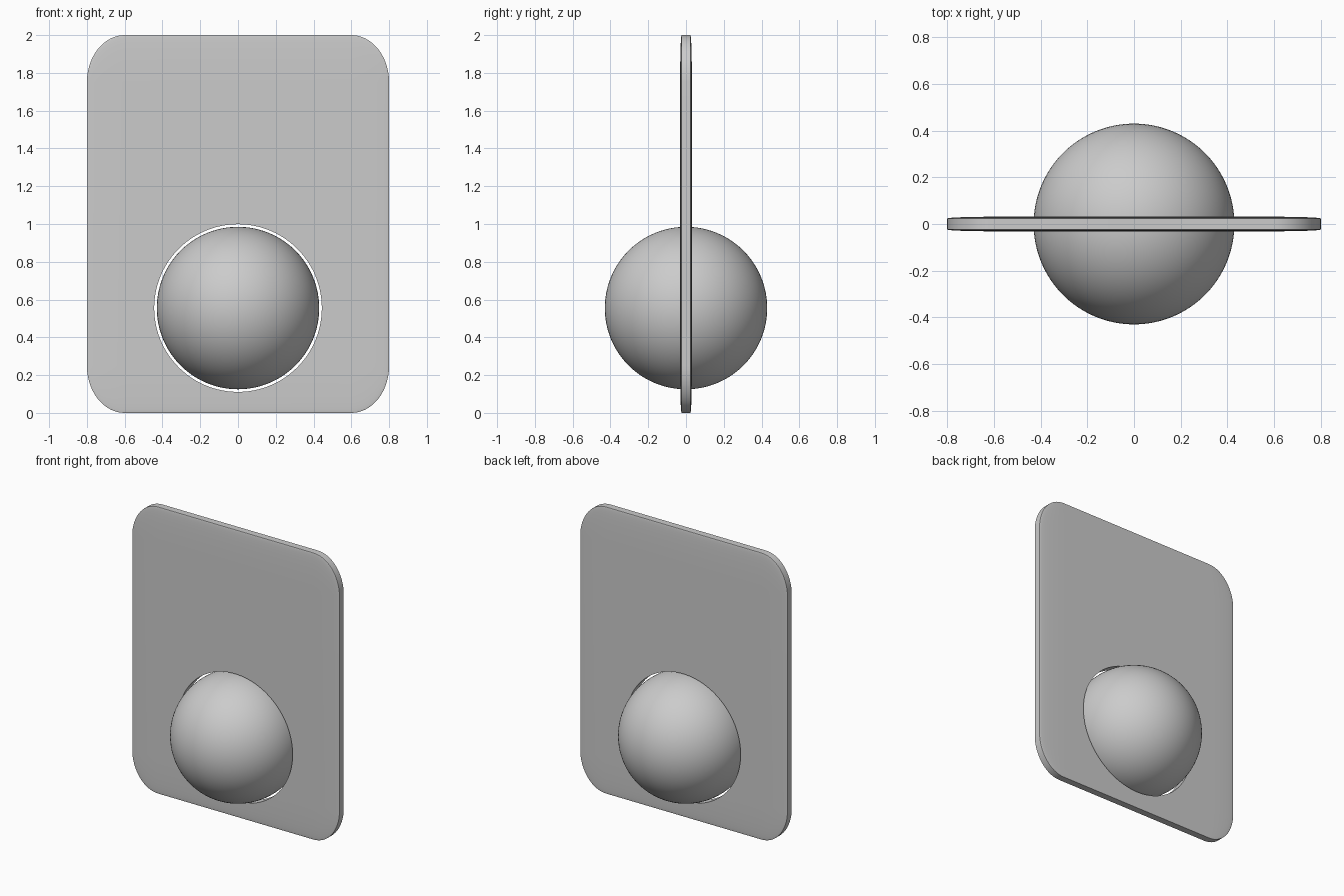
import bpy, bmesh
from math import radians
from mathutils import Matrix, Vector

if "Cube" in bpy.data.objects:
    bpy.data.objects.remove(bpy.data.objects["Cube"])

CENTRE = Vector((0, 0, 0.555))


def make(name, bm):
    mesh = bpy.data.meshes.new(name)
    bm.to_mesh(mesh)
    bm.free()
    ob = bpy.data.objects.new(name, mesh)
    bpy.context.collection.objects.link(ob)
    return ob


def activate(ob):
    bpy.ops.object.select_all(action='DESELECT')
    ob.select_set(True)
    bpy.context.view_layer.objects.active = ob


def ball(name, radius):
    bm = bmesh.new()
    bmesh.ops.create_uvsphere(bm, u_segments=96, v_segments=48, radius=radius,
                              matrix=Matrix.Translation(CENTRE))
    return make(name, bm)


# Rounded unit cube squashed into a thin panel, giving elliptical corners
bm = bmesh.new()
bmesh.ops.create_cube(bm, size=1)
bmesh.ops.bevel(bm, geom=bm.edges[:], offset=0.125, offset_type='OFFSET',
                segments=16, profile=0.5, affect='EDGES')
bmesh.ops.scale(bm, vec=(1.6, 0.0625, 2.0), verts=bm.verts)
bmesh.ops.translate(bm, vec=(0, 0, 1), verts=bm.verts)
panel = make("panel", bm)

# Round opening through the panel, slightly larger than the ball
cutter = ball("opening_cutter", 0.445)
cut = panel.modifiers.new("opening", 'BOOLEAN')
cut.operation = 'DIFFERENCE'
cut.solver = 'EXACT'
cut.object = cutter
activate(panel)
bpy.ops.object.modifier_apply(modifier=cut.name)
bpy.data.objects.remove(cutter)

# Ball floating in the opening
sphere = ball("ball", 0.43)

for ob in (panel, sphere):
    activate(ob)
    bpy.ops.object.shade_smooth_by_angle(angle=radians(30))
